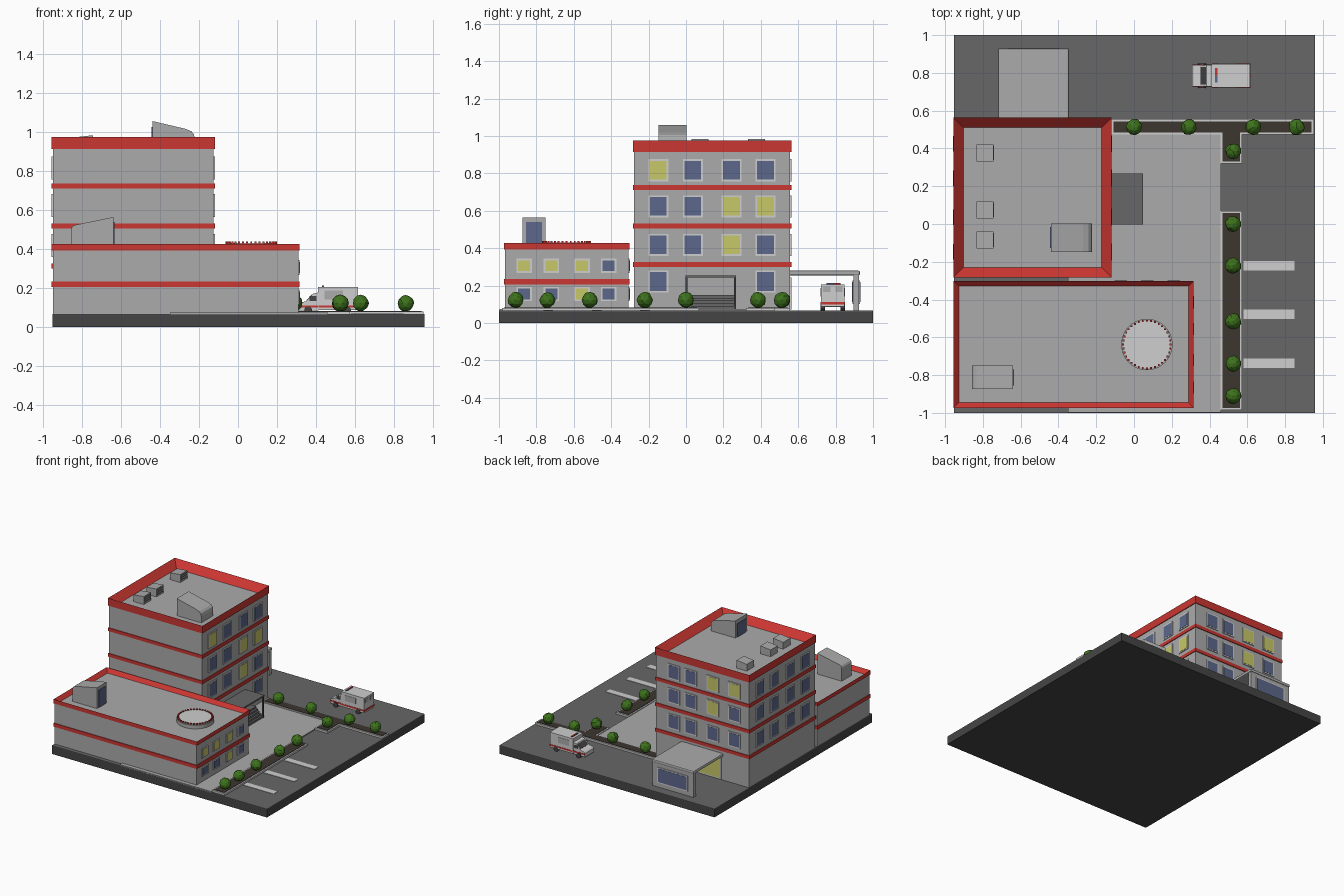
import bpy, bmesh, math, random
from mathutils import Matrix, Vector

if "Cube" in bpy.data.objects:
    bpy.data.objects.remove(bpy.data.objects["Cube"])

random.seed(4)


def material(name, r, g, b):
    m = bpy.data.materials.new(name)
    m.diffuse_color = (r, g, b, 1)
    m.use_nodes = True
    m.node_tree.nodes["Principled BSDF"].inputs["Base Color"].default_value = m.diffuse_color
    return m


GREY = material("wall grey", 0.41, 0.41, 0.41)
RED = material("trim red", 0.60, 0.038, 0.032)
ASPHALT = material("asphalt", 0.135, 0.135, 0.135)
DARK = material("dark grey", 0.06, 0.06, 0.06)
PALE = material("pale white", 0.62, 0.62, 0.62)
BLUE = material("glass blue", 0.107, 0.138, 0.262)
YELLOW = material("lit window yellow", 0.58, 0.58, 0.141)
SOIL = material("soil brown", 0.048, 0.037, 0.03)
GREEN = material("leaf green", 0.048, 0.17, 0.012)


def finish(name, bm, *mats):
    bmesh.ops.recalc_face_normals(bm, faces=bm.faces)
    me = bpy.data.meshes.new(name)
    bm.to_mesh(me)
    bm.free()
    for m in mats:
        me.materials.append(m)
    ob = bpy.data.objects.new(name, me)
    bpy.context.collection.objects.link(ob)
    return ob


def box_bm(x0, x1, y0, y1, z0, z1):
    bm = bmesh.new()
    mat = Matrix.Translation(((x0 + x1) / 2, (y0 + y1) / 2, (z0 + z1) / 2)) @ \
        Matrix.Diagonal((x1 - x0, y1 - y0, z1 - z0, 1))
    bmesh.ops.create_cube(bm, size=1, matrix=mat)
    return bm


def box(name, x0, x1, y0, y1, z0, z1, mat):
    return finish(name, box_bm(x0, x1, y0, y1, z0, z1), mat)


def prism(name, pts, y0, y1, mat):
    """Side profile in x,z pulled along y."""
    bm = bmesh.new()
    f = bm.faces.new([bm.verts.new((x, y0, z)) for x, z in pts])
    r = bmesh.ops.extrude_face_region(bm, geom=[f])
    bmesh.ops.translate(bm, vec=(0, y1 - y0, 0),
                        verts=[v for v in r["geom"] if isinstance(v, bmesh.types.BMVert)])
    return finish(name, bm, mat)


def cylinder(name, centre, radius, depth, mat, axis="Z", sides=16):
    bm = bmesh.new()
    rot = Matrix.Rotation(math.pi / 2, 4, "X") if axis == "Y" else Matrix()
    bmesh.ops.create_cone(bm, cap_ends=True, segments=sides, radius1=radius, radius2=radius,
                          depth=depth, matrix=Matrix.Translation(centre) @ rot)
    ob = finish(name, bm, mat)
    return ob


def parapet(name, x0, x1, y0, y1, z0, z1, rim, depth):
    """Red rim with a sunken grey roof inside."""
    bm = box_bm(x0, x1, y0, y1, z0, z1)
    top = max(bm.faces, key=lambda f: f.calc_center_median().z)
    bmesh.ops.inset_region(bm, faces=[top], thickness=rim)
    top.material_index = 1
    bmesh.ops.translate(bm, verts=top.verts, vec=(0, 0, -depth))
    return finish(name, bm, RED, GREY)


def plate(name, side, wall, a, z, w, h, t, mat):
    """Thin plate on a wall; side is +x, -x or +y, a is the position along the wall."""
    s = 1 if side[0] == "+" else -1
    lo, hi = sorted((wall - s * 0.002, wall + s * t))
    if side[1] == "x":
        return box(name, lo, hi, a - w / 2, a + w / 2, z - h / 2, z + h / 2, mat)
    return box(name, a - w / 2, a + w / 2, lo, hi, z - h / 2, z + h / 2, mat)


def window(side, wall, a, z, w, h, lit=False):
    plate("window_frame", side, wall, a, z, w, h, 0.006, PALE)
    plate("window_glass", side, wall, a, z, w - 0.018, h - 0.018, 0.0075, YELLOW if lit else BLUE)


# ground slab, asphalt, paving and parking lines
box("base_slab", -0.953, 0.957, -1, 1, 0, 0.062, DARK)
box("asphalt", -0.953, 0.957, -1, 1, 0.062, 0.067, ASPHALT)
box("paving", -0.35, 0.46, -0.998, 0.48, 0.06, 0.075, GREY)
for y in (-0.22, -0.477, -0.737):
    box("parking_line", 0.58, 0.85, y - 0.025, y + 0.025, 0.066, 0.07, PALE)

# planters: pale kerbs with soil
for x0, x1, y0, y1, grow in ((-0.12, 0.953, 0.473, 0.555, 0), (0.457, 0.572, 0.32, 0.48, 0.03),
                             (0.457, 0.572, -0.985, 0.07, 0)):
    box("planter_kerb", x0, x1, y0, y1, 0.06, 0.081, PALE)
    box("planter_soil", x0 + 0.012, x1 - 0.012, y0 + 0.012, y1 - 0.012 + grow, 0.07, 0.084, SOIL)

# round bushes on short trunks
for x, y in [(0, 0.513), (0.29, 0.513), (0.63, 0.513), (0.86, 0.513), (0.525, 0.385), (0.525, 0),
             (0.525, -0.22), (0.525, -0.515), (0.525, -0.74), (0.525, -0.91)]:
    cylinder("bush_trunk", (x, y, 0.09), 0.01, 0.03, SOIL, sides=8)
    bm = bmesh.new()
    bmesh.ops.create_icosphere(bm, subdivisions=2, radius=0.043)
    turn = Matrix.Rotation(random.uniform(0, 6), 3, "Z")
    for v in bm.verts:
        v.co = turn @ v.co * random.uniform(0.93, 1.05) + Vector((x, y, 0.123))
    finish("bush", bm, GREEN)

# tower with red bands and parapet
TX0, TX1, TY0, TY1 = -0.95, -0.125, -0.277, 0.557
box("tower_walls", TX0, TX1, TY0, TY1, 0.06, 0.917, GREY)
parapet("tower_parapet", TX0 - 0.006, TX1 + 0.006, TY0 - 0.006, TY1 + 0.006, 0.915, 0.975, 0.075, 0.054)
for z in (0.313, 0.519, 0.724):
    box("tower_band", TX0 - 0.006, TX1 + 0.006, TY0 - 0.006, TY1 + 0.006, z - 0.013, z + 0.013, RED)

# tower windows (lit ones listed as row, column)
ys, xs = (-0.148, 0.037, 0.243, 0.425), (-0.285, -0.435, -0.63, -0.82)
for r, z in enumerate((0.817, 0.624, 0.418)):
    for c in range(4):
        window("+x", TX1, ys[c], z, 0.107, 0.118, (r, c) in {(0, 0), (1, 2), (1, 3), (2, 2)})
        window("-x", TX0, ys[c], z, 0.1, 0.118)
        window("+y", TY1, xs[c], z, 0.107, 0.118, (r, c) in {(0, 2), (0, 3), (1, 2)})
for y in (ys[0], ys[3]):
    window("+x", TX1, y, 0.222, 0.107, 0.118)

# low wing with red bands and parapet
LX0, LX1, LY0, LY1 = -0.95, 0.31, -0.967, -0.307
box("wing_walls", LX0, LX1, LY0, LY1, 0.06, 0.396, GREY)
parapet("wing_parapet", LX0 - 0.006, LX1 + 0.006, LY0 - 0.006, LY1 + 0.006, 0.394, 0.427, 0.04, 0.029)
box("wing_band", LX0 - 0.006, LX1 + 0.006, LY0 - 0.006, LY1 + 0.006, 0.207, 0.235, RED)
for r, z in enumerate((0.306, 0.155)):
    for c, y in enumerate((-0.866, -0.72, -0.556, -0.414)):
        window("+x", LX1, y, z, 0.083, 0.076, (r, c) in {(0, 0), (0, 1), (0, 2), (1, 2)})
    for x in (-0.07, 0.07, 0.21):
        window("+y", LY1, x, z, 0.083, 0.076)

# landing pad with a ring of red edge lights
cylinder("landing_pad", (0.068, -0.638, 0.41), 0.136, 0.034, GREY, sides=40)
cylinder("landing_pad_top", (0.068, -0.638, 0.427), 0.126, 0.008, PALE, sides=40)
for i in range(36):
    a = i * math.tau / 36
    x, y = 0.068 + 0.126 * math.cos(a), -0.638 + 0.126 * math.sin(a)
    box("pad_light", x - 0.005, x + 0.005, y - 0.005, y + 0.005, 0.42, 0.439, RED)

# roof stair houses with doors
prism("tower_stair_house", [(-0.44, 0.91), (-0.44, 1.058), (-0.27, 1.018), (-0.24, 1.006),
                            (-0.227, 0.992), (-0.222, 0.97), (-0.222, 0.91)], -0.148, 0.003, GREY)
plate("tower_roof_door", "-x", -0.44, -0.072, 0.973, 0.11, 0.11, 0.005, BLUE)
prism("wing_stair_house", [(-0.857, 0.39), (-0.857, 0.505), (-0.85, 0.517), (-0.835, 0.525),
                           (-0.64, 0.565), (-0.64, 0.39)], -0.873, -0.75, GREY)
plate("wing_roof_door", "+x", -0.64, -0.812, 0.47, 0.085, 0.14, 0.005, BLUE)

# rooftop cooling units with slats
for y in (-0.085, 0.075, 0.377):
    prism("cooling_unit", [(-0.835, 0.915), (-0.835, 0.975), (-0.745, 0.985), (-0.745, 0.915)],
          y - 0.045, y + 0.045, GREY)
    for k in range(3):
        plate("cooling_slat", "+x", -0.745, y, 0.938 + k * 0.017, 0.075, 0.006, 0.004, ASPHALT)

# main entrance: steps, canopy and posts
for i in range(5):
    box("entrance_step", -0.126, -0.02 + (4 - i) * 0.015, 0.02, 0.26, 0.065, 0.09 + i * 0.015, ASPHALT)
box("entrance_canopy", -0.126, 0.047, -0.003, 0.268, 0.243, 0.255, ASPHALT)
for y in (0.003, 0.262):
    box("entrance_post", 0.035, 0.045, y - 0.005, y + 0.005, 0.065, 0.245, DARK)

# rear ambulance bay: roof, end wall with window, lit door
roof = box("bay_roof", -0.72, -0.345, 0.55, 0.93, 0.255, 0.28, GREY)
bev = roof.modifiers.new("soft_edge", "BEVEL")
bev.width, bev.segments = 0.008, 2
box("bay_wall", -0.715, -0.35, 0.895, 0.925, 0.06, 0.26, GREY)
window("+y", 0.925, -0.53, 0.165, 0.27, 0.125)
window("-y", 0.895, -0.53, 0.165, 0.27, 0.125)
window("+y", TY1, -0.53, 0.158, 0.35, 0.17, True)

# ambulance: box, cab, windows, stripe, lights and wheels
VY0, VY1 = 0.722, 0.848
box("van_box", 0.41, 0.615, VY0, VY1, 0.088, 0.207, PALE)
prism("van_cab", [(0.307, 0.085), (0.307, 0.115), (0.318, 0.125), (0.35, 0.133), (0.385, 0.172),
                  (0.412, 0.178), (0.412, 0.085)], VY0 + 0.006, VY1 - 0.006, PALE)
prism("van_windscreen", [(0.351, 0.1365), (0.380, 0.169), (0.383, 0.166), (0.354, 0.1335)],
      VY0 + 0.016, VY1 - 0.016, DARK)
for y, s in ((VY0, -1), (VY1, 1)):
    lo, hi = sorted((y - s * 0.002, y + s * 0.002))
    box("van_stripe", 0.412, 0.616, lo, hi, 0.1, 0.112, RED)
    box("van_side_window", 0.445, 0.54, lo, hi, 0.142, 0.187, GREY)
    lo, hi = lo - s * 0.006, hi - s * 0.006
    box("van_cab_stripe", 0.309, 0.412, lo, hi, 0.1, 0.112, RED)
    box("van_cab_window", 0.368, 0.402, lo, hi, 0.135, 0.16, DARK)
    for x in (0.36, 0.56):
        cylinder("van_wheel", (x, y - s * 0.01, 0.087), 0.02, 0.024, DARK, "Y")
box("van_rear_stripe", 0.61, 0.617, VY0, VY1, 0.098, 0.112, RED)
for y in (0.752, 0.818):
    box("van_rear_window", 0.61, 0.617, y - 0.02, y + 0.02, 0.165, 0.195, GREY)
box("light_bar_blue", 0.43, 0.441, 0.75, 0.787, 0.205, 0.214, BLUE)
box("light_bar_red", 0.43, 0.441, 0.787, 0.825, 0.205, 0.214, RED)
